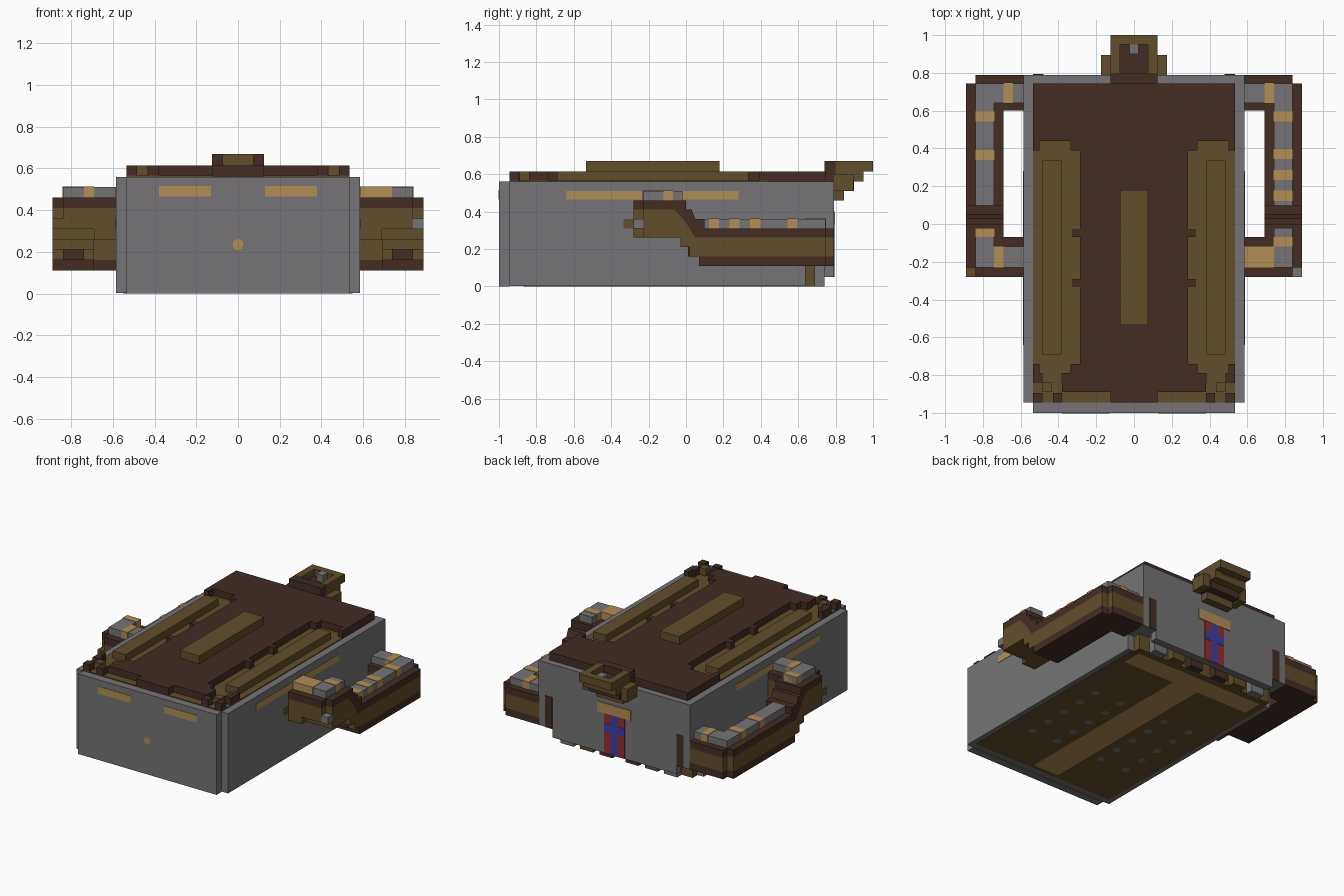
import bpy, bmesh, math

if "Cube" in bpy.data.objects:
    bpy.data.objects.remove(bpy.data.objects["Cube"], do_unlink=True)


def material(name, r, g, b):
    lin = [((c / 255 + 0.055) / 1.055) ** 2.4 for c in (r, g, b)] + [1]
    m = bpy.data.materials.new(name)
    m.use_nodes = True
    m.diffuse_color = lin
    m.node_tree.nodes["Principled BSDF"].inputs["Base Color"].default_value = lin
    return m


GREY = material("grey", 118, 116, 118)
BROWN = material("dark brown", 67, 45, 36)
OLIVE = material("olive brown", 98, 78, 43)
TAN = material("tan", 178, 142, 85)
RED = material("red", 150, 45, 45)
BLUE = material("blue", 62, 62, 165)


def finish(name, bm, mat):
    bmesh.ops.recalc_face_normals(bm, faces=bm.faces)
    mesh = bpy.data.meshes.new(name)
    bm.to_mesh(mesh)
    bm.free()
    mesh.materials.append(mat)
    ob = bpy.data.objects.new(name, mesh)
    bpy.context.collection.objects.link(ob)
    return ob


def add_box(bm, x, y, z):
    vs = bmesh.ops.create_cube(bm, size=1)["verts"]
    for v in vs:
        for i, (lo, hi) in enumerate((x, y, z)):
            v.co[i] = lo if v.co[i] < 0 else hi


def box(name, mat, x, y, z, mirror=False):
    bm = bmesh.new()
    add_box(bm, x, y, z)
    if mirror:
        add_box(bm, (-x[1], -x[0]), y, z)
    return finish(name, bm, mat)


def mid(w):
    return (-w, w)


def profile(name, mat, outline, x, y_range):
    """Extrude a side outline across x on both sides, trimmed to y_range."""
    bm = bmesh.new()
    lo, hi = y_range
    for s in (-1, 1):
        vs = [bm.verts.new((s * x[0], min(max(y, lo), hi), z)) for y, z in outline]
        face = bm.faces.new(vs)
        out = bmesh.ops.extrude_face_region(bm, geom=[face])["geom"]
        for v in out:
            if isinstance(v, bmesh.types.BMVert):
                v.co.x = s * x[1]
    return finish(name, bm, mat)


# Main body
box("body", GREY, mid(.585), (-.945, .64), (.003, .56))
box("body_rear", GREY, mid(.585), (.64, .74), (.11, .56))
box("front_plate", GREY, mid(.535), (-1, -.945), (0, .56))
box("rear_wall", GREY, mid(.585), (.74, .79), (.11, .56))
box("rear_wall_skirt", GREY, mid(.48), (.74, .79), (.05, .11))

# Painted strips and dot
box("front_strip", TAN, (.13, .38), (-1.003, -.99), (.465, .515), True)
box("side_strip", TAN, (.58, .588), (-.64, .28), (.465, .51), True)
box("side_patch", OLIVE, (.58, .588), (-.335, -.28), (.31, .36), True)
bm = bmesh.new()
bmesh.ops.create_circle(bm, cap_ends=True, segments=8, radius=.027)
for v in bm.verts:
    v.co = (v.co.x, -1.003, v.co.y + .235)
finish("front_dot", bm, TAN)

# Rear emblem panel
box("rear_panel", RED, mid(.08), (.785, .793), (.05, .33))
box("rear_panel_post", BLUE, mid(.027), (.785, .795), (.05, .33))
box("rear_panel_bar", BLUE, mid(.078), (.785, .795), (.2, .26))
box("rear_panel_cap", TAN, mid(.13), (.785, .796), (.33, .4))
box("rear_joint", BROWN, (.48, .535), (.785, .793), (.11, .33), True)

# Top cover with olive side panels
box("cover_middle", BROWN, mid(.285), (-.79, .44), (.56, .615))
box("cover_rear", BROWN, mid(.535), (.44, .745), (.56, .615))
box("cover_front", BROWN, mid(.38), (-.89, -.79), (.56, .615))
box("cover_lip", BROWN, mid(.125), (-.945, -.89), (.56, .615))
box("side_panel", OLIVE, (.285, .535), (-.945, .44), (.555, .566), True)
box("front_panel", OLIVE, (.125, .3), (-.945, -.89), (.555, .566), True)
box("side_bar", OLIVE, (.385, .485), (-.69, .335), (.56, .615), True)
box("middle_bar", OLIVE, mid(.075), (-.535, .18), (.6, .67))

# Stepped corners of the cover
for y0, y1 in ((.39, .44), (-.79, -.74)):
    box("cover_step", BROWN, (.285, .335), (y0, y1), (.56, .615), True)
    box("cover_outer_step", BROWN, (.5, .535), (y0, y1), (.56, .615), True)
box("cover_front_step", BROWN, (.335, .385), (-.84, -.79), (.56, .615), True)
for y in (-.31, -.05):
    box("cover_knob", BROWN, (.285, .325), (y - .02, y + .02), (.56, .615), True)

# Small corner blocks
for x, y in ((.38, -.945), (.485, -.945), (.435, -.89), (.485, -.84)):
    mat = OLIVE if x == .435 else BROWN
    box("corner_block", mat, (x, x + .05), (y, y + .05), (.56, .615), True)

# Rear ornament
box("ornament_neck", BROWN, mid(.125), (.74, .8), (.56, .669))
box("ornament_side", OLIVE, (.075, .125), (.8, 1), (.615, .67), True)
box("ornament_end", OLIVE, mid(.075), (.95, 1), (.615, .67))
box("ornament_floor", BROWN, mid(.075), (.79, .95), (.6, .62))
box("ornament_bolt", GREY, mid(.025), (.9, .95), (.61, .67))
for i, mat in enumerate((OLIVE, BROWN, OLIVE)):
    box("ornament_step", mat, mid(.125 - .01 * i),
        (.78, .95 - .053 * i), (.562 - .051 * i, .615 - .051 * i))
box("ornament_wing", OLIVE, (.125, .175), (.785, .895), (.51, .6), True)

# Side arms: olive core with brown edge bands
core = [(-.28, .31), (-.23, .31), (-.23, .26), (-.03, .26), (-.03, .21), (.02, .21),
        (.02, .16), (.79, .16), (.79, .26), (.05, .26), (0, .34), (-.06, .41), (-.28, .41)]
band = [(-.28, .41), (-.06, .41), (0, .34), (.05, .26), (.79, .26), (.79, .31),
        (.1, .31), (.1, .36), (.05, .36), (.03, .41), (0, .41), (0, .46), (-.28, .46)]
for x, ys in (((.69, .84), (-.28, .79)), ((.84, .89), (-.23, .745))):
    profile("arm_core", OLIVE, core, x, ys)
    profile("arm_band", BROWN, band, x, ys)
    box("arm_base", BROWN, x, (.07, ys[1]), (.11, .16), True)
box("arm_shadow_plate", BROWN, (.74, .84), (.012, .02), (.16, .21), True)
box("arm_corner", GREY, (.84, .89), (-.28, -.23), (.31, .36))
box("arm_corner_right", OLIVE, (-.89, -.84), (-.28, -.23), (.31, .36))

# Crossbars joining the arms to the body
box("front_link", OLIVE, (.58, .69), (-.28, -.07), (.26, .41), True)
box("front_link_band", BROWN, (.58, .69), (-.28, -.07), (.41, .46), True)
box("rear_link_base", BROWN, (.58, .69), (.6, .79), (.11, .16), True)
box("rear_link", OLIVE, (.58, .69), (.6, .79), (.16, .26), True)
box("rear_link_band", BROWN, (.58, .69), (.6, .79), (.26, .31), True)

# Grey pads along the arm tops, with tan blocks
box("front_pad", GREY, (.58, .84), (-.23, -.12), (.46, .51), True)
box("front_pad_end", GREY, (.74, .84), (-.12, -.02), (.46, .51), True)
box("long_pad", GREY, (.74, .84), (.1, .745), (.31, .36), True)
box("rear_pad", GREY, (.58, .74), (.64, .745), (.31, .36), True)


def tan_block(x, y, z):
    box("pad_block", TAN, x, y, (z, z + .053))


for y in (.15, .26, .37, .57):
    tan_block((.737, .843), (y - .027, y + .027), .31)
for y in (.365, .57):
    tan_block((-.843, -.737), (y - .027, y + .027), .31)
tan_block((.69, .74), (.637, .748), .31)
tan_block((-.69, -.64), (.637, .748), .31)
tan_block((.58, .74), (-.233, -.117), .46)
tan_block((.737, .843), (-.12, -.07), .46)
tan_block((-.843, -.737), (-.07, -.02), .46)
tan_block((-.74, -.69), (-.233, -.117), .46)

# Underside panel, strips and studs
box("floor_panel", OLIVE, mid(.55), (-.9, .64), (.001, .008))
box("floor_strip", TAN, mid(.1), (-.87, .5), (0, .008))
box("floor_cross_strip", TAN, mid(.5), (.5, .64), (0, .008))
bm = bmesh.new()
for x in (-.385, -.18, .18, .385):
    for i in range(5):
        ring = bmesh.ops.create_circle(bm, cap_ends=True, segments=8, radius=.027)["verts"]
        for v in ring:
            v.co.x += x
            v.co.y += -.54 + .155 * i
finish("floor_studs", bm, GREY)

# Rear underside blocks
box("rear_step", OLIVE, mid(.535), (.64, .69), (0, .11))
for i, x in enumerate((.05, .2, .35)):
    box("rear_foot", (BROWN, OLIVE, GREY)[i], (x, x + .1), (.69, .74), (0, .11), True)
